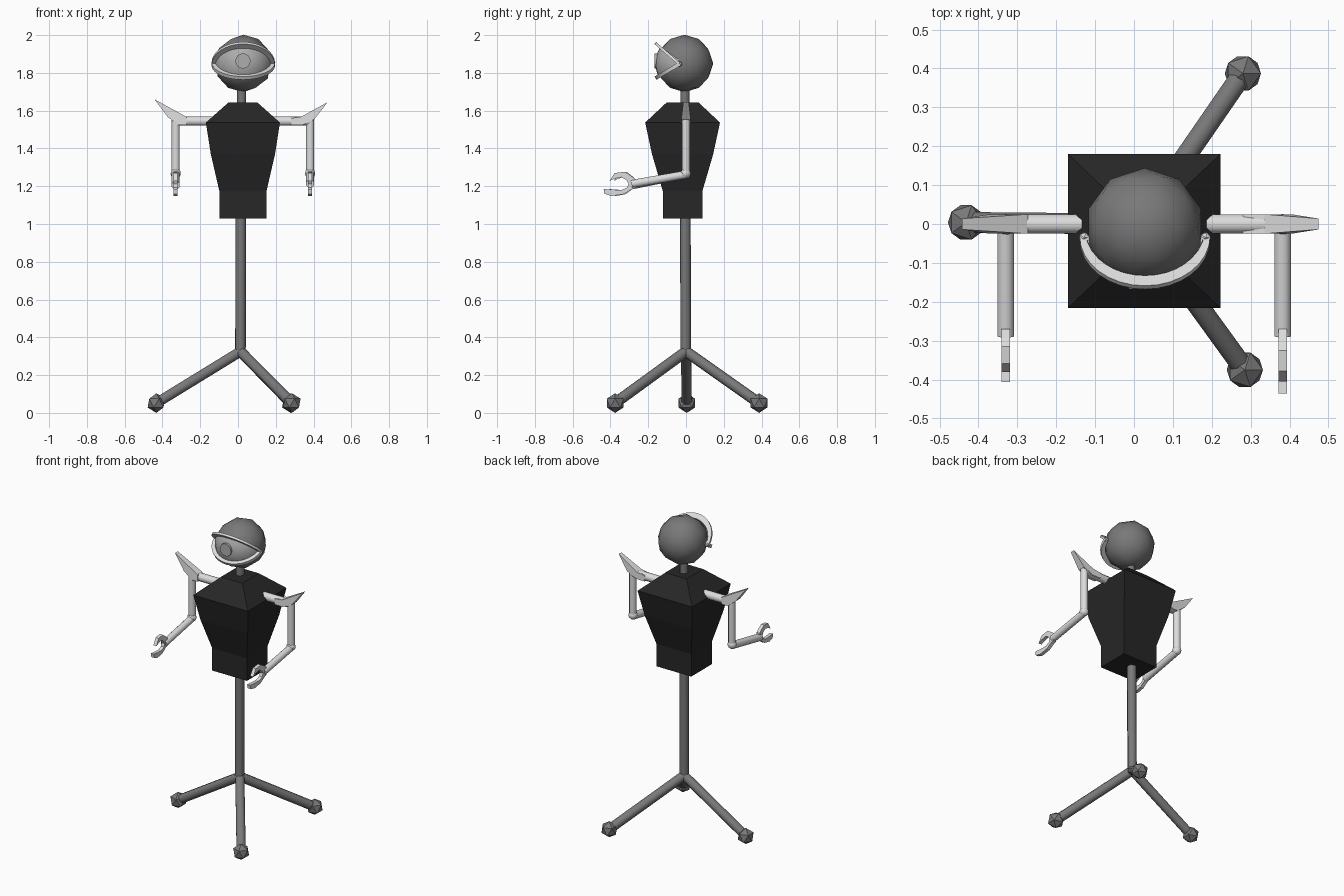
import bpy, bmesh, math
from mathutils import Vector

if "Cube" in bpy.data.objects:
    bpy.data.objects.remove(bpy.data.objects["Cube"])


def material(name, v):
    m = bpy.data.materials.new(name)
    m.diffuse_color = (v, v, v, 1)
    m.use_nodes = True
    m.node_tree.nodes["Principled BSDF"].inputs["Base Color"].default_value = m.diffuse_color
    return m


DARK = material("dark_charcoal", 0.02)
GREY = material("mid_grey", 0.19)
PALE = material("pale_grey", 0.72)
EYE = material("eye_grey", 0.42)
CX = 0.026  # middle of the upper body


def make(name, bm, mat, smooth=None):
    bmesh.ops.recalc_face_normals(bm, faces=bm.faces)
    me = bpy.data.meshes.new(name)
    bm.to_mesh(me)
    bm.free()
    ob = bpy.data.objects.new(name, me)
    bpy.context.collection.objects.link(ob)
    me.materials.append(mat)
    if smooth:
        bpy.ops.object.select_all(action='DESELECT')
        ob.select_set(True)
        bpy.context.view_layer.objects.active = ob
        bpy.ops.object.shade_smooth_by_angle(angle=math.radians(smooth))
    return ob


def loft(name, rings, mat, smooth=None):
    """Join equal-length closed rings of points and cap both ends."""
    bm = bmesh.new()
    vs = [[bm.verts.new(p) for p in r] for r in rings]
    n = len(vs[0])
    for a, b in zip(vs, vs[1:]):
        for i in range(n):
            j = (i + 1) % n
            bm.faces.new((a[i], a[j], b[j], b[i]))
    bm.faces.new(vs[0])
    bm.faces.new(vs[-1])
    return make(name, bm, mat, smooth)


def tube(name, p, q, r, mat, n=8):
    p, q = Vector(p), Vector(q)
    rot = (q - p).to_track_quat('Z', 'Y')
    circle = [rot @ Vector((r * math.cos(a), r * math.sin(a), 0))
              for a in (math.tau * (i + 0.5) / n for i in range(n))]
    return loft(name, [[p + c for c in circle], [q + c for c in circle]], mat, 50)


def ball(name, c, r, mat, sub=1, smooth=None):
    bm = bmesh.new()
    bmesh.ops.create_icosphere(bm, subdivisions=sub, radius=r)
    bmesh.ops.translate(bm, verts=bm.verts, vec=c)
    return make(name, bm, mat, smooth)


# tripod stand, pole and neck
HUB = (0.013, 0, 0.325)
for side, foot in (("left", (-0.432, 0.004, 0.052)),
                   ("back", (0.28, 0.387, 0.052)),
                   ("front", (0.285, -0.375, 0.052))):
    tube(side + "_leg", HUB, foot, 0.029, GREY)
    ball(side + "_foot", foot, 0.052, GREY)
tube("pole", (0.013, -0.002, 0.31), (0.015, -0.003, 1.05), 0.028, GREY)
tube("neck", (0.018, -0.005, 1.6), (0.02, -0.005, 1.75), 0.026, GREY)

# torso: stacked rectangles (z, half width, half depth)
rings = []
for z, w, d in ((1.03, 0.125, 0.105), (1.175, 0.125, 0.105), (1.37, 0.17, 0.162),
                (1.537, 0.196, 0.198), (1.643, 0.077, 0.085)):
    rings.append([(CX + sx * w, -0.018 + sy * d, z)
                  for sx, sy in ((-1, -1), (1, -1), (1, 1), (-1, 1))])
loft("torso", rings, DARK)

# head
HEAD = Vector((CX + 0.002, -0.008, 1.85))
ball("head", HEAD, 0.152, GREY, 2, 40)

# eyelids: two half-elliptic bands hinged at the temples
HINGE = Vector((CX + 0.002, -0.035, 1.847))


def eyelid(name, dy, dz, inner, outer, thick):
    d = Vector((0, dy, dz)).normalized()
    nrm = Vector((0, -d.z, d.y)) * thick / 2
    rings = []
    for i in range(17):
        t = math.pi * i / 16
        x = Vector((math.cos(t), 0, 0))
        a = HINGE + x * 0.145 + d * inner * math.sin(t)
        b = HINGE + x * 0.168 + d * outer * math.sin(t)
        rings.append([a - nrm, b - nrm, b + nrm, a + nrm])
    loft(name, rings, PALE, 40)


eyelid("upper_eyelid", -0.755, 0.656, 0.135, 0.17, 0.014)
eyelid("lower_eyelid", -0.86, -0.51, 0.115, 0.147, 0.02)
for s in (-1, 1):
    ball("eyelid_hinge", HINGE + Vector((s * 0.156, 0, 0)), 0.015, PALE)

# eyeball surface between the lids, and the round lens
bm = bmesh.new()
grid = []
for k in range(7):
    phi = math.radians(-27 + 62 * k / 6)
    grid.append([bm.verts.new(HEAD + 0.154 * Vector(
        (math.cos(t), -math.sin(t) * math.cos(phi), math.sin(t) * math.sin(phi))))
        for t in (math.pi * (0.08 + 0.84 * i / 12) for i in range(13))])
for a, b in zip(grid, grid[1:]):
    for i in range(12):
        bm.faces.new((a[i], a[i + 1], b[i + 1], b[i]))
eyeball = make("eyeball", bm, EYE, 40)
for p in eyeball.data.polygons:  # the patch must face forwards
    if p.normal.y > 0:
        eyeball.data.flip_normals()
        break
tube("lens", (CX, -0.13, 1.863), (CX, -0.167, 1.863), 0.04, EYE, 20)

# shoulder spikes: (x, z) profiles
SPIKES = {
    "left": ((-0.442, 1.66), (-0.272, 1.567), (-0.272, 1.523), (-0.315, 1.523), (-0.372, 1.567)),
    "right": ((0.474, 1.645), (0.335, 1.568), (0.28, 1.56), (0.28, 1.523), (0.34, 1.523),
              (0.405, 1.555)),
}
# pincer outline (y, z), opening forwards
PINCER = ((-0.27, 1.24), (-0.3, 1.262), (-0.325, 1.276), (-0.378, 1.27), (-0.405, 1.228),
          (-0.378, 1.24), (-0.342, 1.248), (-0.315, 1.232), (-0.304, 1.213), (-0.312, 1.193),
          (-0.341, 1.18), (-0.394, 1.182), (-0.436, 1.185), (-0.432, 1.16), (-0.394, 1.148),
          (-0.33, 1.158), (-0.29, 1.182), (-0.27, 1.19))

# arms
for side, s in (("left", -1), ("right", 1)):
    x = CX + s * 0.356
    tube(side + "_shoulder_bar", (CX + s * 0.14, 0, 1.545), (x, 0, 1.545), 0.026, PALE)
    prof = SPIKES[side]
    half = [0.014] + [0.025] * (len(prof) - 1)
    loft(side + "_shoulder_spike", [[(px, k * h, pz) for (px, pz), h in zip(prof, half)]
                                    for k in (-1, 1)], PALE)
    tube(side + "_upper_arm", (x, 0, 1.56), (x, 0, 1.265), 0.023, PALE)
    ball(side + "_elbow", (x, -0.002, 1.268), 0.028, PALE, 2, 40)
    tube(side + "_forearm", (x, 0, 1.262), (x, -0.288, 1.212 if s > 0 else 1.205), 0.023, PALE)
    reach = 1.0 if s > 0 else 0.82  # left pincer is a little shorter
    loft(side + "_pincer", [[(x + k * 0.011, -0.27 + (y + 0.27) * reach, z) for y, z in PINCER]
                            for k in (-1, 1)], PALE)
